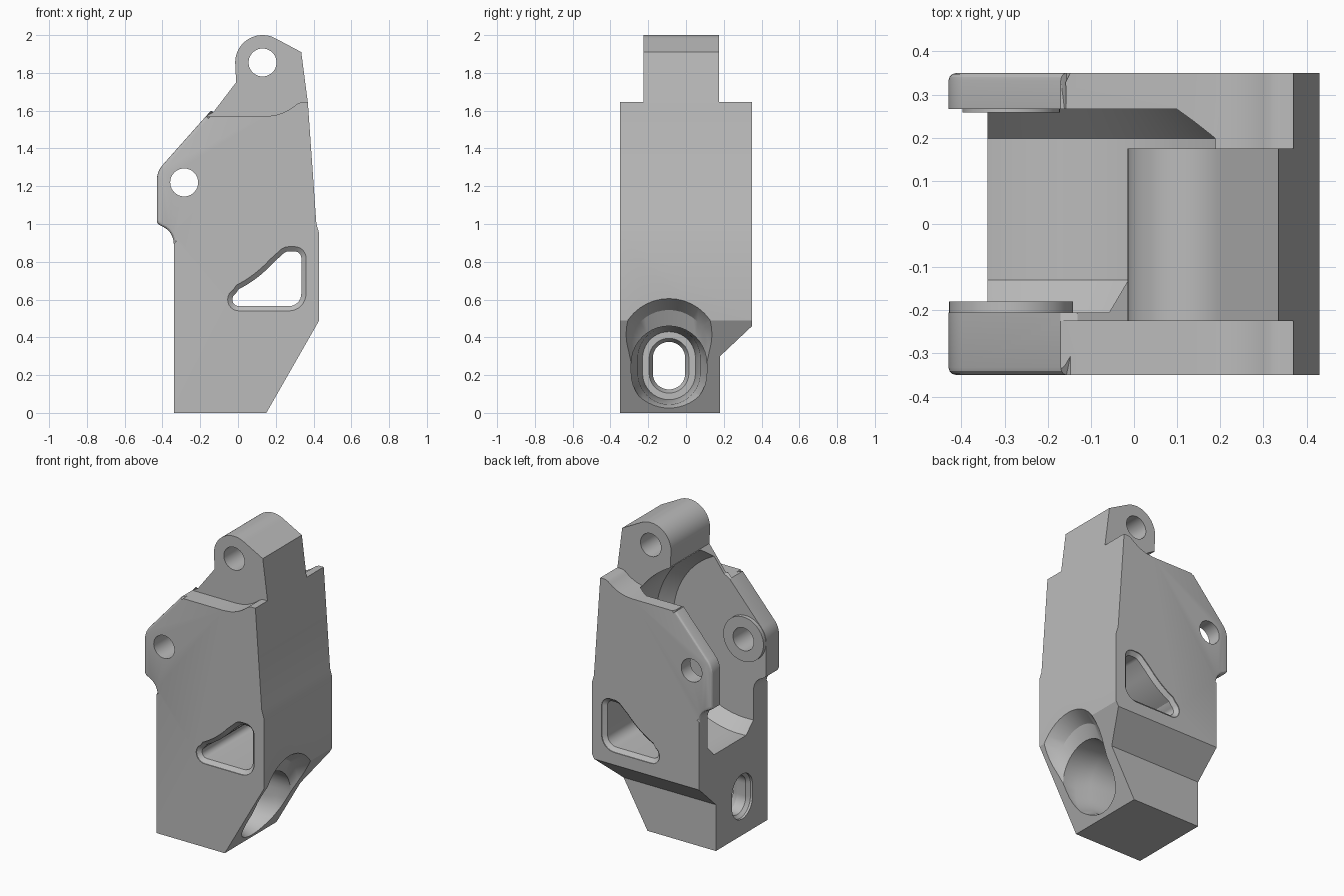
import bpy, bmesh, math

if "Cube" in bpy.data.objects:
    bpy.data.objects.remove(bpy.data.objects["Cube"])

grey = bpy.data.materials.new("machined_grey")
grey.diffuse_color = (0.5, 0.5, 0.5, 1)
grey.use_nodes = True
grey.node_tree.nodes["Principled BSDF"].inputs["Base Color"].default_value = grey.diffuse_color


def loft(name, rings):
    """Closed solid through equal-length rings of 3D points."""
    bm = bmesh.new()
    vs = [[bm.verts.new(p) for p in r] for r in rings]
    n = len(rings[0])
    for a, b in zip(vs, vs[1:]):
        for i in range(n):
            j = (i + 1) % n
            bm.faces.new((a[i], a[j], b[j], b[i]))
    bm.faces.new(vs[0][::-1])
    bm.faces.new(vs[-1])
    bmesh.ops.recalc_face_normals(bm, faces=bm.faces)
    me = bpy.data.meshes.new(name)
    bm.to_mesh(me)
    bm.free()
    ob = bpy.data.objects.new(name, me)
    bpy.context.collection.objects.link(ob)
    return ob


def arc(cx, cz, r, a0, a1, n):
    return [(cx + r * math.cos(math.radians(a0 + (a1 - a0) * i / n)),
             cz + r * math.sin(math.radians(a0 + (a1 - a0) * i / n))) for i in range(n + 1)]


def prism(name, pts, y0, y1):
    return loft(name, [[(x, y, z) for x, z in pts] for y in (y0, y1)])


def lathe_y(name, cx, cz, steps, n=64):
    """Round solid along y from (y, radius) steps."""
    return loft(name, [[(x, y, z) for x, z in arc(cx, cz, r, 0, 360, n)[:-1]] for y, r in steps])


def slot_x(name, cy, steps):
    """Oblong solid along x from (x, radius, low centre z, high centre z) steps."""
    return loft(name, [[(x, y, z) for y, z in
                        arc(cy, hi, r, 0, 180, 20) + arc(cy, lo, r, 180, 360, 20)]
                       for x, r, lo, hi in steps])


def boolean(target, tool, op='DIFFERENCE'):
    tool.hide_render = True
    m = target.modifiers.new("cut", 'BOOLEAN')
    m.operation, m.object, m.solver = op, tool, 'EXACT'
    bpy.context.view_layer.objects.active = target
    bpy.ops.object.modifier_apply(modifier=m.name)
    bpy.data.objects.remove(tool)


EAR = (-0.285, 1.22)
LUG = (0.13, 1.855)

# Side profile of the whole block, with lug and ear
profile = [(-0.34, 0), (0.15, 0), (0.43, 0.49), (0.43, 0.95), (0.415, 1.0),
           (0.37, 1.64), (0.335, 1.91)]
profile += arc(*LUG, 0.145, 60, 180, 20)
profile += [(-0.01, 1.75), (-0.17, 1.57)]
profile += arc(-0.305, 1.23, 0.125, 138, 180, 8)
profile += arc(-0.40, 1.02, 0.03, 180, 240, 5)
profile += arc(-0.44, 0.895, 0.1, 60, 0, 8)
body = prism("knuckle_body", profile, -0.35, 0.35)

# Rounded outer edges of the ears
bm = bmesh.new()
bm.from_mesh(body.data)
edges = [e for e in bm.edges
         if abs(e.verts[0].co.y - e.verts[1].co.y) < 1e-5
         and all(v.co.x < -0.16 and 0.89 < v.co.z < 1.58 for v in e.verts)]
bmesh.ops.bevel(bm, geom=edges, offset=0.018, segments=3, profile=0.5, affect='EDGES')
bm.to_mesh(body.data)
bm.free()

# Shoulders either side of the top lug
shoulder = [(-0.6, 1.57), (0.14, 1.57)] + arc(0.14, 1.83, 0.26, -80, -48, 8) \
    + [(0.335, 1.645), (0.6, 1.65), (0.6, 2.3), (-0.6, 2.3)]
boolean(body, prism("front_shoulder_cut", shoulder, -0.6, -0.225))
boolean(body, prism("back_shoulder_cut", shoulder, 0.175, 0.6))

# Sloped undercut at the lower back
boolean(body, loft("undercut", [[(x, y, z) for y, z in
        ((0.18, -0.2), (0.6, -0.2), (0.6, 0.695), (0.18, 0.3))] for x in (-0.8, 0.8)]))

# Round pocket between the ears
boolean(body, lathe_y("pocket_cut", *EAR,
        [(-0.205, 0.52), (-0.13, 0.592), (0.198, 0.592), (0.266, 0.52)], 96))

# Raised bosses on the inner ear faces
for y0, y1, r in ((-0.23, -0.18, 0.144), (0.258, 0.29, 0.113)):
    boolean(body, lathe_y("ear_boss", *EAR, [(y0, r), (y1, r)], 48), 'UNION')

# Pin holes
for c in (EAR, LUG):
    boolean(body, lathe_y("pin_hole", *c, [(-0.6, 0.074), (0.6, 0.074)], 40))


# Three-sided window with chamfered rims
def window(d):
    return (arc(0.005, 0.6, 0.06 - d, 270, 120, 10)
            + arc(*EAR, 0.61 + d, -63, -42, 10)
            + arc(0.27, 0.81, 0.07 - d, 125, 90, 4)
            + arc(0.30, 0.82, 0.06 - d, 90, 0, 8)
            + arc(0.27, 0.63, 0.09 - d, 0, -90, 8))


boolean(body, loft("window_cut", [[(x, y, z) for x, z in window(d)] for y, d in
        ((-0.37, 0), (-0.345, 0), (-0.325, 0.025), (0.325, 0.025), (0.345, 0), (0.37, 0))]))

# Dished recess and stepped oblong bore through the lower end
boolean(body, slot_x("dish_cut", -0.09, [(0.3, 0.2, 0.2, 0.26), (0.34, 0.215, 0.3, 0.33),
                                         (0.44, 0.27, 0.34, 0.342), (0.6, 0.27, 0.34, 0.342)]))
boolean(body, slot_x("counterbore_cut", -0.09, [(-0.2, 0.14, 0.21, 0.29), (0.12, 0.165, 0.21, 0.29),
                                                (0.2, 0.2, 0.21, 0.26), (0.6, 0.2, 0.21, 0.26)]))
boolean(body, slot_x("through_slot", -0.09, [(-0.6, 0.105, 0.21, 0.29), (-0.325, 0.105, 0.21, 0.29),
                                             (-0.305, 0.086, 0.21, 0.29), (-0.24, 0.086, 0.21, 0.29),
                                             (-0.19, 0.11, 0.21, 0.29)]))

# Finish
body.data.materials.clear()
body.data.materials.append(grey)
bpy.ops.object.select_all(action='DESELECT')
body.select_set(True)
bpy.context.view_layer.objects.active = body
bpy.ops.object.shade_smooth_by_angle(angle=math.radians(25))
